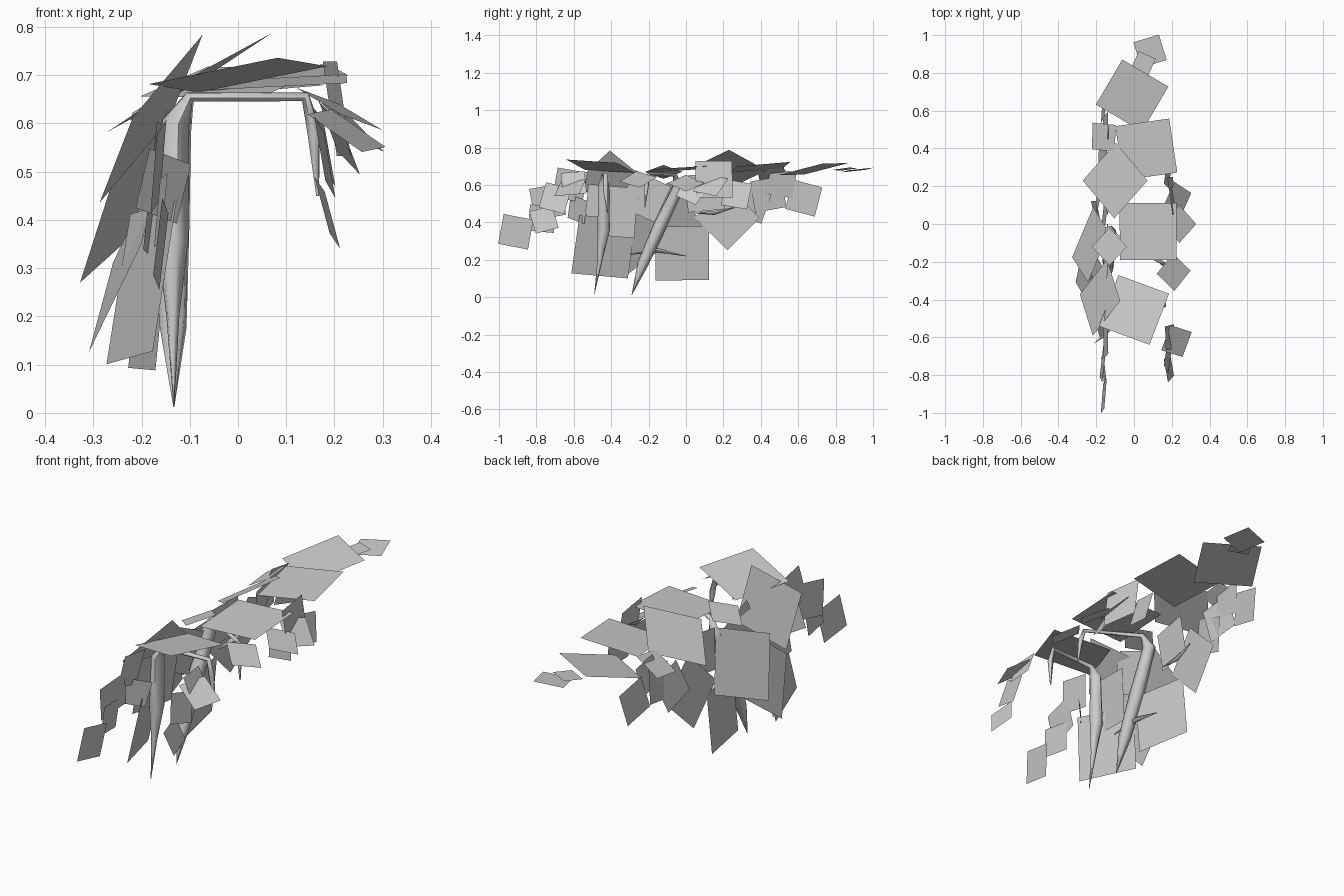
import bpy, math
from mathutils import Vector


def leaf_group(name, rows, sideways):
    """Square leaf cards: centre, half diagonal, spin, and two slopes of the card's plane."""
    verts, faces = [], []
    for cx, cy, cz, r, spin, a, b in rows:
        if sideways:      # plane over (y, z): x = a*dy + b*dz
            u, n = Vector((a, 1, 0)).normalized(), Vector((1, -a, -b)).normalized()
        else:             # plane over (x, y): z = a*dx + b*dy
            u, n = Vector((1, 0, a)).normalized(), Vector((-a, -b, 1)).normalized()
        v = n.cross(u)
        start = len(verts)
        for k in range(4):
            t = math.radians(spin + 90 * k)
            verts.append(Vector((cx, cy, cz)) + r * (math.cos(t) * u + math.sin(t) * v))
        faces.append(range(start, start + 4))
    me = bpy.data.meshes.new(name)
    me.from_pydata(verts, [], [list(f) for f in faces])
    ob = bpy.data.objects.new(name, me)
    bpy.context.collection.objects.link(ob)
    return ob


def stem(name, pts):
    """Tapered vine bent over the ledge; each point is x, y, z, radius."""
    cu = bpy.data.curves.new(name, 'CURVE')
    cu.dimensions = '3D'
    cu.bevel_depth = 1.0
    cu.bevel_resolution = 1
    sp = cu.splines.new('POLY')
    sp.points.add(len(pts) - 1)
    for p, (x, y, z, r) in zip(sp.points, pts):
        p.co = (x, y, z, 1)
        p.radius = r
    ob = bpy.data.objects.new(name, cu)
    bpy.context.collection.objects.link(ob)
    bpy.ops.object.select_all(action='DESELECT')
    ob.select_set(True)
    bpy.context.view_layer.objects.active = ob
    bpy.ops.object.convert(target='MESH')
    bpy.ops.object.shade_smooth_by_angle(angle=math.radians(60))


# Leaves lying on top of the ledge
leaf_group("top_leaves", [
    (.085, .915, .68, .10, -28, .05, .12),
    (.05, .85, .685, .07, 20, .1, .1),
    (-.01, .68, .685, .20, 14, .1, .2),
    (.065, .395, .695, .205, -37, .1, .1),
    (-.10, .23, .685, .20, 0, .6, -.05),
    (.075, -.04, .685, .213, 45, .05, .06),
    (-.18, -.39, .61, .205, -5, 1.58, -.31),
    (0, -.455, .70, .205, 25, .158, -.125),
    (-.13, -.12, .67, .10, 0, .4, 0),
    (-.16, .46, .65, .10, 40, .6, .1),
    (.21, -.255, .63, .10, 5, -.5, .1),
    (.225, -.62, .585, .10, 30, -.6, .3),
    (.24, 0, .61, .10, 0, -.5, 0),
    (.23, .13, .60, .10, 20, -.9, .2),
], False)

# Leaves hanging down the long left side
leaf_group("left_leaves", [
    (-.16, -.91, .35, .115, 34, .1, .1),
    (-.16, -.77, .42, .10, 40, -.1, .1),
    (-.165, -.74, .51, .12, 55, .1, .1),
    (-.15, -.62, .60, .115, 35, 0, .15),
    (-.155, -.58, .47, .09, 30, 1, .1),
    (-.20, -.44, .27, .225, 40, -.3, .2),
    (-.185, -.02, .235, .205, 46, -.2, .1),
    (-.23, -.11, .45, .215, 66, .25, .45),
    (-.18, .22, .425, .175, 0, .1, .1),
    (-.17, -.40, .46, .19, 40, .1, .1),
    (-.23, -.28, .33, .22, 85, -.1, .4),
    (-.17, .35, .50, .12, 25, .1, .2),
    (-.16, .44, .55, .12, 55, -.1, .15),
    (-.16, .63, .53, .115, 30, .1, .1),
    (-.15, .51, .61, .10, 35, 0, .2),
    (-.15, .10, .56, .14, 50, .1, .1),
    (-.15, -.22, .54, .15, 20, .1, .1),
], True)

# Fewer, shorter leaves on the right side
leaf_group("right_leaves", [
    (.185, -.76, .415, .09, 60, -.1, -.3),
    (.18, -.70, .53, .10, 30, .1, -.2),
    (.19, -.60, .61, .09, 50, 0, -.4),
    (.205, .15, .63, .14, 45, -.15, -.15),
    (.21, .03, .57, .09, 20, .2, -.5),
    (.18, .27, .55, .10, 35, .1, -.2),
], True)

# Vines bent over the ledge
stem("front_vine", [(.165, -.42, .45, .003), (.157, -.43, .58, .014), (.14, -.43, .655, .012),
                    (-.10, -.44, .655, .012), (-.13, -.44, .60, .03), (-.135, -.44, .36, .034),
                    (-.135, -.46, .2, .014), (-.133, -.49, .015, .001)])
stem("rear_vine", [(.165, -.22, .48, .003), (.155, -.21, .60, .012), (.14, -.20, .655, .01),
                   (-.10, -.06, .655, .012), (-.127, -.04, .59, .032), (-.135, -.14, .38, .036),
                   (-.135, -.23, .18, .03), (-.133, -.29, .012, .001)])
# Small loose strands
stem("lower_strand", [(-.14, 0, .22, .002), (-.14, -.15, .25, .012), (-.13, -.3, .23, .003)])
stem("upper_strand", [(-.14, .05, .45, .002), (-.14, .15, .45, .012), (-.13, .26, .48, .003)])
